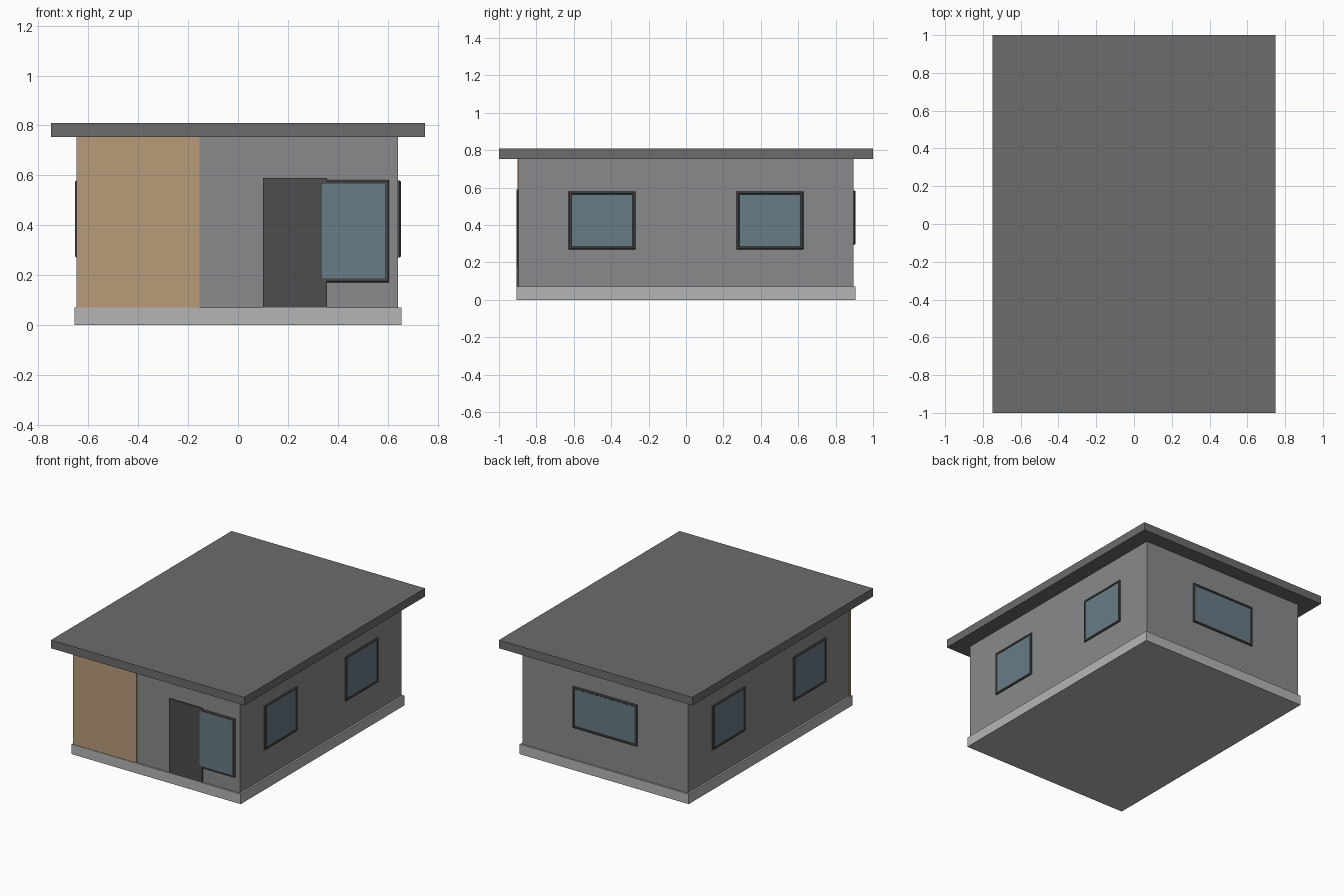
import bpy, bmesh
from mathutils import Matrix, Vector
from math import radians

if "Cube" in bpy.data.objects:
    bpy.data.objects.remove(bpy.data.objects["Cube"])


def material(name, rgb):
    m = bpy.data.materials.new(name)
    m.diffuse_color = (*rgb, 1)
    m.use_nodes = True
    m.node_tree.nodes["Principled BSDF"].inputs["Base Color"].default_value = m.diffuse_color
    return m


ROOF = material("dark_grey", (0.15, 0.15, 0.155))
WALL = material("mid_grey", (0.25, 0.255, 0.26))
BASE = material("light_grey", (0.46, 0.46, 0.46))
FRAME = material("charcoal", (0.075, 0.075, 0.075))
WOOD = material("timber", (0.48, 0.33, 0.19))
GLASS = material("blue_glass", (0.14, 0.2, 0.24))


def finish(name, bm, *mats):
    bmesh.ops.recalc_face_normals(bm, faces=bm.faces)
    me = bpy.data.meshes.new(name)
    bm.to_mesh(me)
    bm.free()
    for m in mats:
        me.materials.append(m)
    ob = bpy.data.objects.new(name, me)
    bpy.context.collection.objects.link(ob)
    return ob


def box(name, lo, hi, mat):
    lo, hi = Vector(lo), Vector(hi)
    bm = bmesh.new()
    bmesh.ops.create_cube(bm, size=1)
    bmesh.ops.scale(bm, vec=hi - lo, verts=bm.verts)
    bmesh.ops.translate(bm, vec=(lo + hi) / 2, verts=bm.verts)
    return finish(name, bm, mat)


def window(name, centre, width, height, turn, pane=0.007):
    """Bevelled frame with a pane, facing -y before turning about z."""
    bm = bmesh.new()
    # rectangles from the wall outwards, then into the pane: (inset, outward depth)
    steps = [(0, -0.02), (0, 0.006), (0.005, 0.011), (0.013, 0.011), (0.016, pane)]
    rings = []
    for inset, out in steps:
        w, h = width / 2 - inset, height / 2 - inset
        rings.append([bm.verts.new((x * w, -out, z * h))
                      for x, z in ((-1, -1), (1, -1), (1, 1), (-1, 1))])
    for a, b in zip(rings, rings[1:]):
        for i in range(4):
            j = (i + 1) % 4
            bm.faces.new((a[i], a[j], b[j], b[i]))
    bm.faces.new(rings[0])
    bm.faces.new(rings[-1]).material_index = 1
    ob = finish(name, bm, FRAME, GLASS)
    ob.data.transform(Matrix.Translation(centre) @ Matrix.Rotation(radians(turn), 4, 'Z'))


# main volumes
box("foundation", (-0.655, -0.905, 0), (0.655, 0.905, 0.07), BASE)
box("walls", (-0.642, -0.895, 0.07), (0.642, 0.895, 0.753), WALL)
box("flat_roof", (-0.75, -1, 0.753), (0.75, 1, 0.81), ROOF)

# front cladding and door
box("timber_cladding", (-0.648, -0.901, 0.07), (-0.155, -0.88, 0.753), WOOD)
box("front_door", (0.1, -0.906, 0.07), (0.356, -0.88, 0.59), FRAME)

# windows
window("front_window", (0.463, -0.895, 0.376), 0.286, 0.41, 0, 0.0125)
window("back_window", (0, 0.895, 0.439), 0.5, 0.29, 180)
for side, sx, turn in (("right", 1, 90), ("left", -1, -90)):
    for place, y in (("front", -0.448), ("rear", 0.448)):
        window(f"{side}_{place}_window", (sx * 0.642, y, 0.425), 0.358, 0.31, turn)
